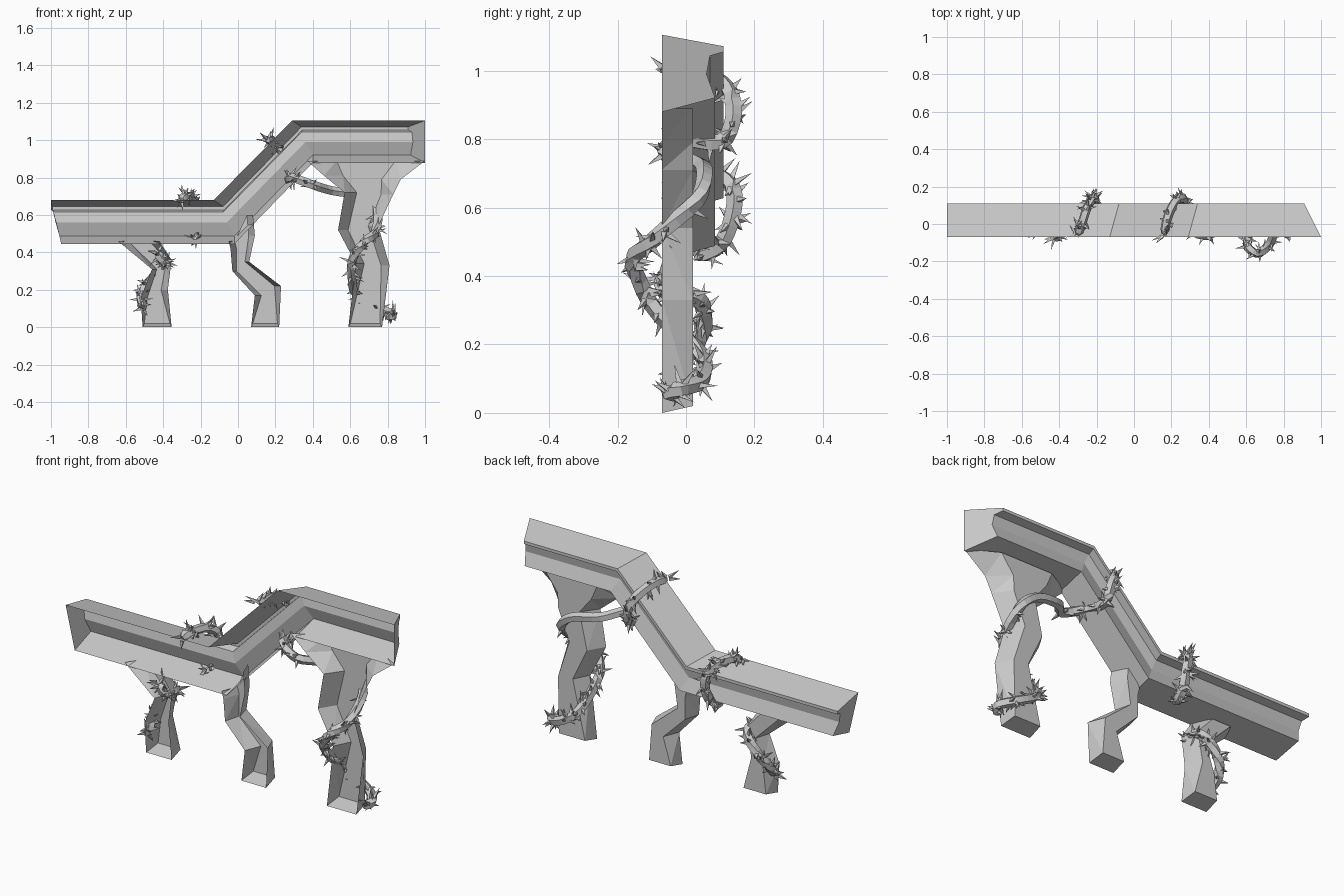
import bpy, bmesh, math, random
from mathutils import Vector

if "Cube" in bpy.data.objects:
    bpy.data.objects.remove(bpy.data.objects["Cube"])

random.seed(4)


def make_object(name, bm):
    bmesh.ops.recalc_face_normals(bm, faces=bm.faces)
    me = bpy.data.meshes.new(name)
    bm.to_mesh(me)
    bm.free()
    ob = bpy.data.objects.new(name, me)
    bpy.context.collection.objects.link(ob)
    return ob


def loft(bm, rings, closed=False, caps=(False, False)):
    vr = [[bm.verts.new(p) for p in r] for r in rings]
    n = len(vr[0])
    for a, b in zip(vr, vr[1:]):
        for i in range(n if closed else n - 1):
            j = (i + 1) % n
            bm.faces.new((a[i], a[j], b[j], b[i]))
    for r, on in zip((vr[0], vr[-1]), caps):
        if on:
            bm.faces.new(r)


# Bent rail: open on the -y side; profile = (y, drop, joint shift, left end shift)
profile = [(-.07, 0, 0, 0), (.11, -.035, .05, 0), (.11, -.052, .055, 0),
           (.07, -.064, .05, .012), (.06, -.12, .07, .025),
           (.085, -.192, .11, .045), (-.07, -.235, .11, .055)]
rail = []
rail.append([(-1 + e, y, .68 + d) for y, d, s, e in profile])
rail.append([(-.13 + s, y, .68 + d) for y, d, s, e in profile])
rail.append([(.29 + s, y, 1.105 + d * .96) for y, d, s, e in profile])
rail.append([(1 - (y + .07) * .5, y, 1.105 + d * .96) for y, d, s, e in profile])
bm = bmesh.new()
loft(bm, rail, caps=(True, True))
make_object("bent_rail", bm)


# Crooked legs: open on the -y side; each level = left x, left z, right x, right z
def leg(name, levels):
    rings = []
    for i, (xl, zl, xr, zr) in enumerate(levels):
        last = i == len(levels) - 1
        lift = .02 if last else 0
        t = (.06 if last else .25) * (xr - xl)
        rings.append([(xl, -.07, zl), (xl + t, .02, zl + lift),
                      (xr - t, .02, zr + lift), (xr, -.07, zr)])
    bm = bmesh.new()
    loft(bm, rings, caps=(False, True))
    bmesh.ops.triangulate(bm, faces=bm.faces)
    make_object(name, bm)


leg("left_leg", [(-.64, .46, -.42, .46), (-.46, .31, -.355, .36),
                 (-.52, .16, -.375, .2), (-.51, 0, -.355, 0)])
leg("middle_leg", [(-.05, .46, .08, .60), (-.04, .42, .09, .49), (-.03, .30, .06, .35),
                   (.09, .17, .23, .22), (.07, 0, .22, 0)])
leg("right_leg", [(.37, .89, 1.0, .89), (.46, .81, .87, .79), (.57, .72, .83, .71),
                  (.535, .52, .75, .54), (.63, .34, .81, .33), (.59, 0, .77, 0)])


# Thorny vines
def smooth_path(pts, steps=4):
    p = [Vector(q) for q in pts]
    p = [2 * p[0] - p[1]] + p + [2 * p[-1] - p[-2]]
    out = []
    for a, b, c, d in zip(p, p[1:], p[2:], p[3:]):
        for k in range(steps):
            t = k / steps
            out.append(.5 * (2 * b + (c - a) * t + (2 * a - 5 * b + 4 * c - d) * t * t
                             + (3 * b - a - 3 * c + d) * t ** 3))
    return out + [p[-2]]


def vine(name, pts, bare=(2, 2)):
    path = smooth_path(pts)
    n = len(path)
    tube, thorns, rings = bmesh.new(), bmesh.new(), []
    for i, c in enumerate(path):
        tan = (path[min(i + 1, n - 1)] - path[max(i - 1, 0)]).normalized()
        ref = Vector((.3, .2, 1)) if abs(tan.z) < .85 else Vector((1, .2, 0))
        u = tan.cross(ref).normalized()
        w = tan.cross(u)
        r = .025 * (.55 if i in (0, n - 1) else 1)
        rings.append([c + r * (math.cos(a) * u + math.sin(a) * w)
                      for a in (k * math.tau / 5 for k in range(5))])
        # four-sided spikes in clusters, left out on the bare stretch
        if bare[0] < i < bare[1] or i % 4 == 2:
            continue
        for _ in range(3):
            a = random.uniform(0, math.tau)
            d = (math.cos(a) * u + math.sin(a) * w + tan * random.uniform(-1, 1)).normalized()
            base = c + d * .015 + tan * random.uniform(-.012, .012)
            q = d.orthogonal().normalized()
            s = d.cross(q)
            tip = thorns.verts.new(base + d * random.uniform(.035, .062))
            ring = [thorns.verts.new(base + v * .012) for v in (q, s, -q, -s)]
            for k in range(4):
                thorns.faces.new((ring[k], ring[(k + 1) % 4], tip))
    loft(tube, rings, closed=True, caps=(True, True))
    make_object(name, tube)
    make_object(name + "_thorns", thorns)


vine("left_leg_vine", [(-.43, -.07, .40), (-.40, -.06, .35), (-.385, .01, .35), (-.42, .05, .31),
                       (-.48, .05, .24), (-.52, .01, .17), (-.51, -.05, .11)])
vine("lower_rail_vine", [(-.30, -.055, .68), (-.28, .0, .70), (-.25, .09, .695), (-.22, .14, .65),
                         (-.21, .135, .57), (-.22, .10, .49), (-.24, .03, .455)])
vine("upper_vine", [(.16, -.055, 1.0), (.18, .04, 1.0), (.22, .12, .95), (.26, .14, .87),
                    (.27, .10, .79), (.29, -.02, .80), (.40, -.06, .76), (.50, .03, .73),
                    (.65, .055, .70), (.74, .03, .62), (.735, -.09, .51), (.67, -.155, .45),
                    (.61, -.125, .36), (.61, -.07, .28), (.62, .02, .20), (.67, .055, .14),
                    (.77, .04, .09), (.83, -.02, .07), (.80, -.06, .05)], bare=(24, 37))
